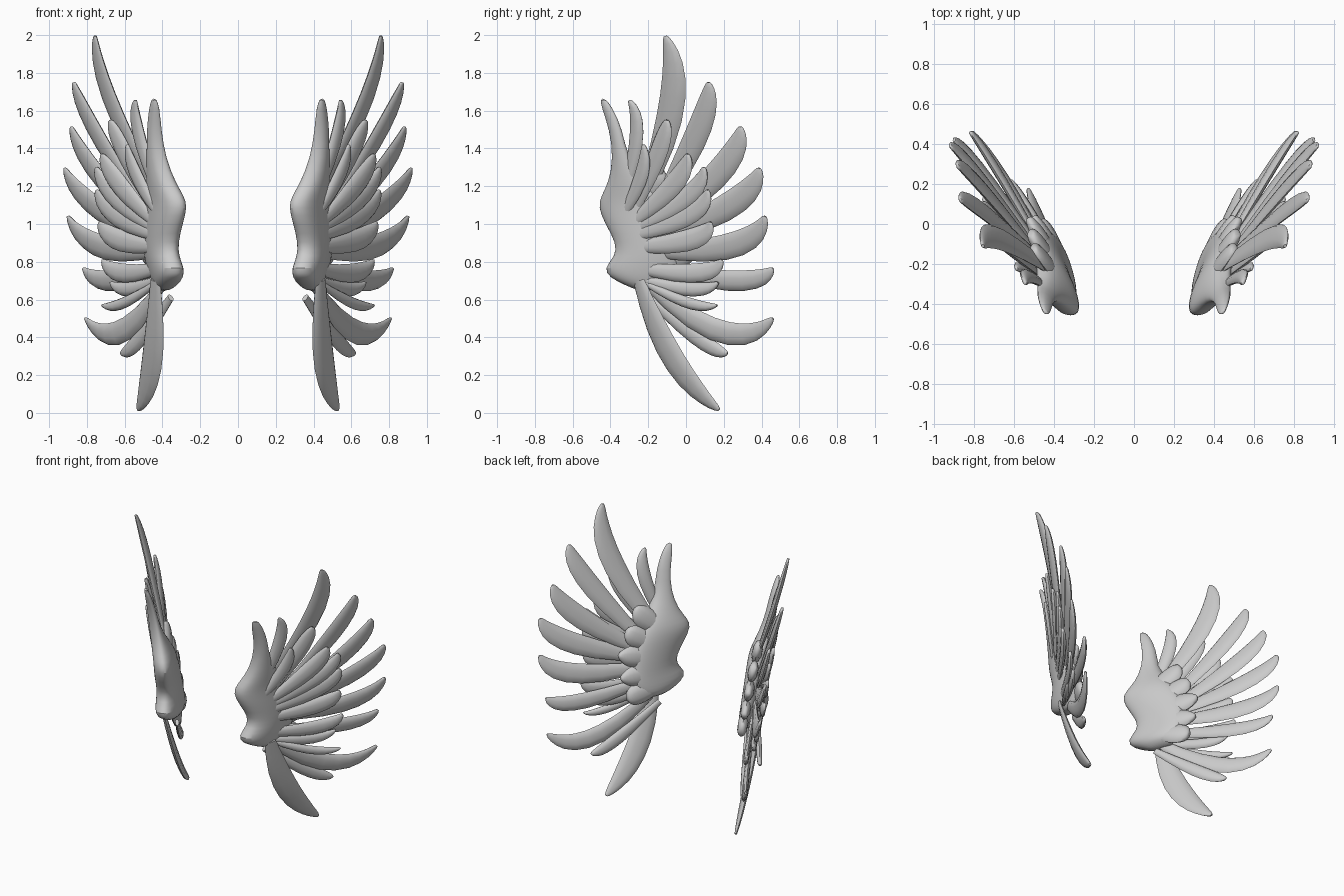
import bpy, math
from mathutils import Vector

if "Cube" in bpy.data.objects:
    bpy.data.objects.remove(bpy.data.objects["Cube"])

grey = bpy.data.materials.new("stone_grey")
grey.diffuse_color = (0.6, 0.6, 0.6, 1)
grey.use_nodes = True
grey.node_tree.nodes["Principled BSDF"].inputs["Base Color"].default_value = grey.diffuse_color
FLAT = (1, -0.52, -0.19)      # outward side of the wing
TILTED = (1, -0.8, 0.0)       # coverts turn a little to the front


def wing(y, z, off=0.0):
    """Point on the slanted wing plane, shifted sideways by off."""
    return Vector((0.434 + 0.52 * y + 0.19 * z + off, y, z))


def loft(name, rings):
    """Skin closed rings, cap both ends, mirror to the other wing."""
    n = len(rings[0])
    verts = [p for r in rings for p in r]
    faces = [(i * n + j, i * n + (j + 1) % n, (i + 1) * n + (j + 1) % n, (i + 1) * n + j)
             for i in range(len(rings) - 1) for j in range(n)]
    faces += [tuple(reversed(range(n))), tuple(range(len(verts) - n, len(verts)))]
    me = bpy.data.meshes.new(name)
    me.from_pydata(verts, [], faces)
    me.materials.append(grey)
    ob = bpy.data.objects.new(name, me)
    bpy.context.collection.objects.link(ob)
    bpy.context.view_layer.objects.active = ob
    ob.select_set(True)
    bpy.ops.object.mode_set(mode='EDIT')
    bpy.ops.mesh.select_all(action='SELECT')
    bpy.ops.mesh.normals_make_consistent(inside=False)
    bpy.ops.object.mode_set(mode='OBJECT')
    bpy.ops.object.shade_smooth_by_angle(angle=math.radians(50))
    ob.select_set(False)
    ob.modifiers.new("other_side", 'MIRROR')
    return ob


# Feather outline: (position along quill, share of full width)
OUTLINE = [(0, .5), (.15, .72), (.3, .9), (.45, 1), (.58, 1), (.7, .92),
           (.8, .78), (.88, .6), (.94, .43), (.98, .27), (1, .12)]


def feather(name, root, mid, tip, width, off0, off1, normal=FLAT, thick=0.02):
    r, m, t = Vector(root), Vector(mid), Vector(tip)
    nrm = Vector(normal).normalized()
    c = 2 * m - (r + t) / 2                         # bend through the mid point
    bulge = (c - (r + t) / 2)
    rings = []
    for s, w in OUTLINE:
        p = r * (1 - s) ** 2 + c * 2 * s * (1 - s) + t * s * s
        d = (c - r) * (1 - s) + (t - c) * s
        if bulge.length > 0.02:                     # hooked tip
            p = p + bulge.normalized() * width * 0.8 * s * s * (1 - s)
        tan = Vector((0.52 * d.x + 0.19 * d.y, d.x, d.y)).normalized()
        side = nrm.cross(tan).normalized()
        up = tan.cross(side)
        o = wing(p.x, p.y, off0 + (off1 - off0) * s * (1.6 - 0.6 * s))
        h = thick * (0.3 + 0.7 * w)
        rings.append([o + side * (math.cos(a) * w * width / 2) + up * (math.sin(a) * h)
                      for a in (k * math.pi / 5 for k in range(10))])
    return loft(name, rings)


# Long flight feathers, top to bottom: root, middle, tip (y, z), width, offsets
flight = [
    ((-.24, 1.12), (-.093, 1.60), (-.11, 1.995), .15, -.12, 0),
    ((-.17, 1.05), (.045, 1.46), (.12, 1.75), .135, -.07, .04),
    ((-.16, .98), (.16, 1.27), (.29, 1.515), .14, -.06, .01),
    ((-.16, .93), (.215, 1.10), (.39, 1.295), .14, -.06, .035),
    ((-.19, .86), (.22, .89), (.42, 1.04), .135, -.07, .05),
    ((-.19, .77), (.24, .705), (.46, .765), .11, -.06, .0),
    ((-.22, .70), (.17, .445), (.46, .50), .125, -.06, .04),
    ((-.20, .61), (.06, .40), (.22, .315), .09, -.09, .01),
    ((-.25, .70), (-.075, .33), (.175, .016), .155, 0, 0, (.8, -.62, -.3)),
]
for i, f in enumerate(flight):
    feather(f"flight_feather_{i + 1}", *f)

# Shorter covert feathers on the outer side
covert = [
    ((-.34, 1.12), (-.27, 1.44), (-.30, 1.655), .09, -.06, -.05),
    ((-.27, 1.08), (-.155, 1.36), (-.10, 1.55), .115, -.05, 0),
    ((-.33, 1.05), (-.25, 1.24), (-.225, 1.42), .09, -.04, .0),
    ((-.27, 1.02), (-.075, 1.21), (.01, 1.37), .12, -.035, .02),
    ((-.26, .98), (-.01, 1.14), (.095, 1.30), .11, -.035, .02),
    ((-.28, .94), (.0, 1.05), (.115, 1.18), .115, -.03, .03),
    ((-.28, .88), (.01, .92), (.13, 1.01), .115, -.03, .04),
    ((-.28, .77), (.04, .745), (.19, .81), .10, -.03, .03),
    ((-.28, .72), (.0, .66), (.17, .69), .075, -.03, .02),
    ((-.22, .69), (.0, .59), (.165, .57), .06, -.02, .09),
]
for i, f in enumerate(covert):
    feather(f"covert_feather_{i + 1}", *f, normal=TILTED)

# Pointed scallops along the inner skin
inner = [((-.3, 1.08), (-.20, 1.19), (-.13, 1.29)), ((-.25, 1.0), (-.13, 1.08), (-.05, 1.15)),
         ((-.2, .93), (-.08, .96), (.03, .99)), ((-.2, .83), (-.08, .83), (.04, .83)),
         ((-.2, .74), (-.08, .71), (.02, .68))]
for i, (r, m, t) in enumerate(inner):
    feather(f"inner_scallop_{i + 1}", r, m, t, .15, -.125, -.11, thick=.035)

# Wing arm: z, front y, back y, half thickness, sideways offset of the front edge
rows = [
    (1.665, -.455, -.43, .010, -.075), (1.62, -.448, -.39, .022, -.08),
    (1.5, -.405, -.335, .034, -.08), (1.35, -.385, -.31, .045, -.075),
    (1.22, -.41, -.21, .066, -.08), (1.15, -.45, -.15, .076, -.09),
    (1.09, -.468, -.11, .080, -.09), (1.0, -.43, -.06, .078, -.065),
    (.9, -.37, -.04, .076, -.05), (.83, -.375, -.03, .076, -.035),
    (.765, -.44, -.03, .08, -.02), (.715, -.405, -.05, .076, -.02),
    (.675, -.32, -.08, .060, -.03), (.645, -.25, -.13, .025, -.05)]
rings = []
for z, yf, yb, t, off in rows:
    ring = []
    span = min(1, max(0, (yb - yf - .1) / .15))     # 0 on the narrow horn
    back = off + (-0.12 - off) * span
    for k in range(24):
        a = k * math.pi / 12
        s = (1 - math.cos(a)) / 2                   # 0 front edge, 1 back edge
        drift = off * (1 - s) + back * s
        bow = math.copysign(abs(math.sin(a)) ** 0.8, math.sin(a))
        ring.append(wing(yf + (yb - yf) * s, z, drift + bow * t * (1 - .18 * s) * 1.1))
    rings.append(ring)
arm = loft("wing_arm", rings)
sub = arm.modifiers.new("soften", 'SUBSURF')
sub.levels = sub.render_levels = 1
